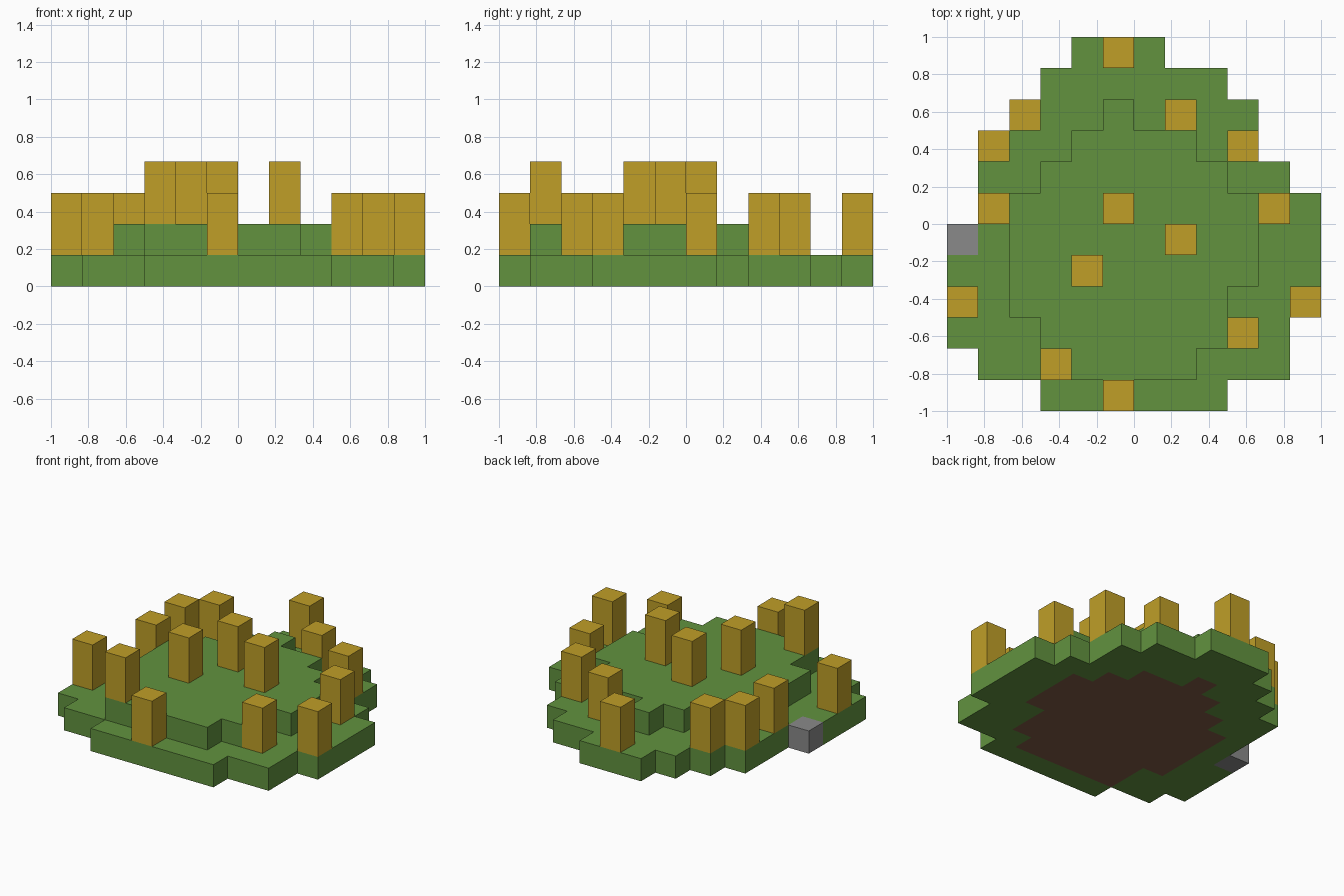
import bpy
import bmesh
import math

if "Cube" in bpy.data.objects:
    bpy.data.objects.remove(bpy.data.objects["Cube"])

U = 1 / 6  # side of one block
HALF = 6   # blocks from the centre to the edge


def material(name, rgb):
    color = [(c / 255) ** 2.2 for c in rgb] + [1]
    mat = bpy.data.materials.new(name)
    mat.use_nodes = True
    mat.diffuse_color = color
    mat.node_tree.nodes["Principled BSDF"].inputs["Base Color"].default_value = color
    return mat


GRASS = material("grass green", (98, 145, 65))
WHEAT = material("golden yellow", (190, 157, 44))
STONE = material("stone grey", (136, 136, 136))
SOIL = material("soil brown", (128, 92, 72))


def cells_from_rows(rows, first_row):
    """Each row is the first and last filled column, counted front to back."""
    return {(i, j) for j, (a, b) in enumerate(rows, first_row) for i in range(a, b + 1)}


def finish(bm, name, mats):
    mesh = bpy.data.meshes.new(name)
    bm.to_mesh(mesh)
    bm.free()
    for mat in mats:
        mesh.materials.append(mat)
    obj = bpy.data.objects.new(name, mesh)
    bpy.context.collection.objects.link(obj)
    return obj


def layer(name, cells, level, height, mats, under=frozenset()):
    """Extrude a set of grid cells; cells listed in under get the second colour below."""
    bm = bmesh.new()
    z0, z1 = level * U, (level + height) * U
    ring = [(0, 0), (1, 0), (1, 1), (0, 1)]
    sides = [(0, -1), (1, 0), (0, 1), (-1, 0)]
    for i, j in sorted(cells):
        low, high = ([bm.verts.new(((i + a - HALF) * U, (j + b - HALF) * U, z))
                      for a, b in ring] for z in (z0, z1))
        bm.faces.new(high)
        bottom = bm.faces.new(low[::-1])
        bottom.material_index = int((i, j) in under)
        for k, (di, dj) in enumerate(sides):
            if (i + di, j + dj) not in cells:
                n = (k + 1) % 4
                bm.faces.new((low[k], low[n], high[n], high[k]))
    bmesh.ops.remove_doubles(bm, verts=bm.verts, dist=U / 100)
    bmesh.ops.dissolve_limit(bm, angle_limit=math.radians(1), verts=bm.verts,
                             edges=bm.edges, delimit={'MATERIAL'})
    return finish(bm, name, mats)


# Stepped ground: wide lower terrace and smaller upper terrace
lower = cells_from_rows([(3, 8), (1, 10), (0, 10), (0, 11), (0, 11), (0, 11),
                         (1, 11), (1, 10), (1, 9), (2, 9), (3, 8), (4, 6)], 0)
upper = cells_from_rows([(3, 7), (3, 8), (2, 8), (2, 9), (2, 9), (2, 9),
                         (3, 8), (4, 7), (5, 5)], 1)
rock = {(0, 5)}

layer("lower_terrace", lower - rock, 0, 1, [GRASS, SOIL], upper)
layer("upper_terrace", upper, 1, 1, [GRASS])
layer("rock_block", rock, 0, 1, [STONE])

# Standing posts, two blocks tall, resting on whichever terrace is below
posts = [(5, 0), (3, 1), (9, 2), (0, 3), (11, 3), (4, 4), (7, 5), (1, 6),
         (5, 6), (10, 6), (1, 8), (9, 8), (2, 9), (7, 9), (5, 11)]
for cell in posts:
    layer("post", {cell}, 2 if cell in upper else 1, 2, [WHEAT])
